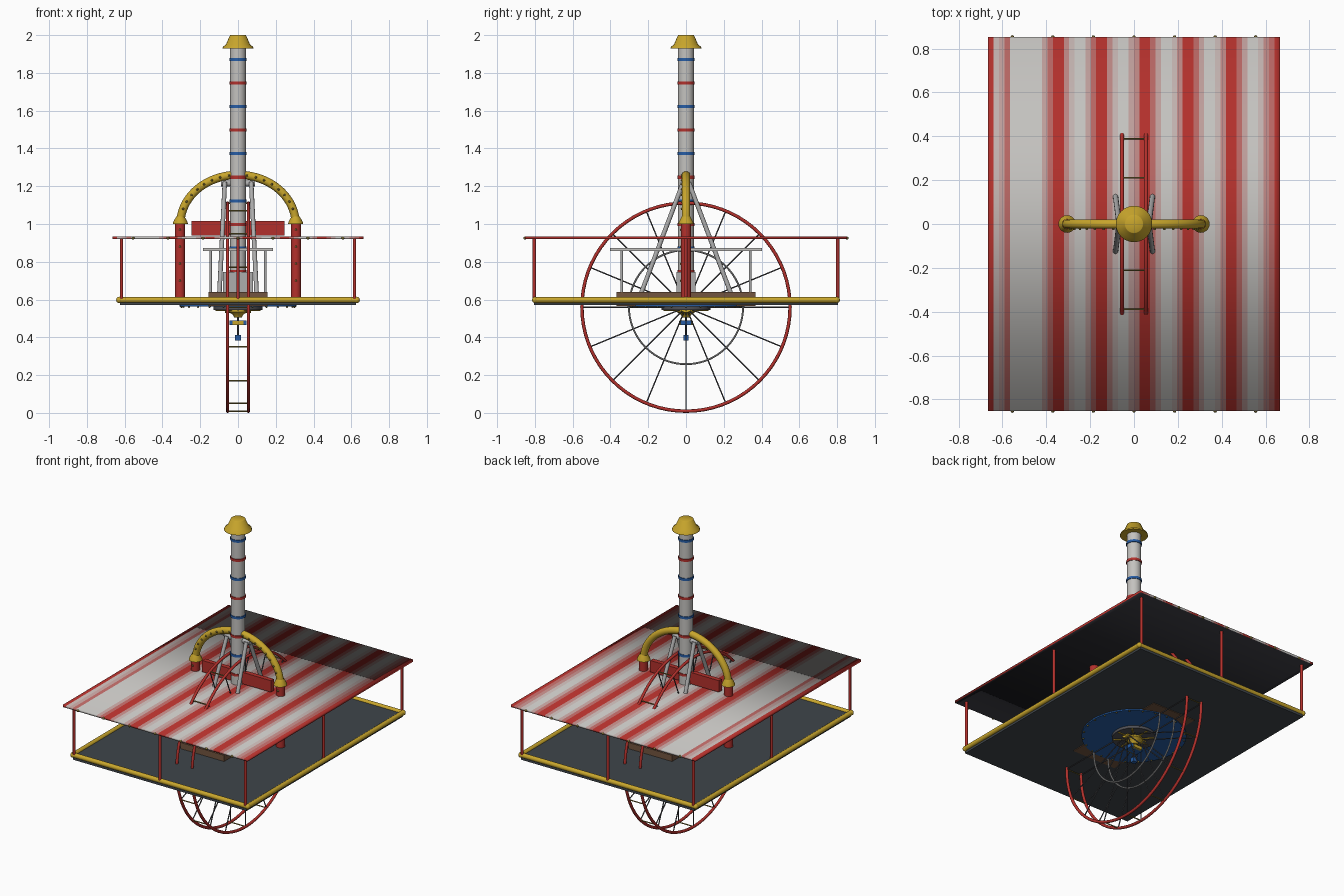
import bpy, bmesh, math
from mathutils import Vector, Matrix

if "Cube" in bpy.data.objects:
    bpy.data.objects.remove(bpy.data.objects["Cube"])


def mat(name, r, g, b):
    m = bpy.data.materials.new(name)
    m.diffuse_color = (r, g, b, 1)
    m.use_nodes = True
    m.node_tree.nodes["Principled BSDF"].inputs["Base Color"].default_value = m.diffuse_color
    return m


RED = mat("red", .45, .03, .025)
YELLOW = mat("yellow", .58, .38, .025)
BLUE = mat("blue", .02, .11, .38)
STEEL = mat("steel", .42, .42, .42)
CREAM = mat("cream", .55, .54, .52)
IRON = mat("iron", .08, .08, .09)
DECK = mat("deck", .05, .06, .07)
WOOD = mat("wood", .17, .09, .05)
BRASS = mat("brass", .25, .19, .04)


def finish(name, bm, *mats):
    bmesh.ops.recalc_face_normals(bm, faces=bm.faces)
    me = bpy.data.meshes.new(name)
    bm.to_mesh(me)
    bm.free()
    ob = bpy.data.objects.new(name, me)
    bpy.context.collection.objects.link(ob)
    for m in mats:
        me.materials.append(m)
    bpy.ops.object.select_all(action='DESELECT')
    ob.select_set(True)
    bpy.context.view_layer.objects.active = ob
    bpy.ops.object.shade_smooth_by_angle(angle=math.radians(40))
    return ob


def rods(name, pairs, r, m, sides=12):
    """Straight round bars between pairs of points."""
    bm = bmesh.new()
    for a, b in pairs:
        a, b = Vector(a), Vector(b)
        d = b - a
        M = Matrix.Translation((a + b) / 2) @ d.to_track_quat('Z', 'Y').to_matrix().to_4x4()
        bmesh.ops.create_cone(bm, cap_ends=True, segments=sides, radius1=r, radius2=r,
                              depth=d.length, matrix=M)
    return finish(name, bm, m)


def box(name, x, y, z0, z1, m, cx=0, cy=0):
    bm = bmesh.new()
    M = Matrix.Translation((cx, cy, (z0 + z1) / 2)) @ Matrix.Diagonal((2 * x, 2 * y, z1 - z0, 1))
    bmesh.ops.create_cube(bm, size=1, matrix=M)
    return finish(name, bm, m)


def balls(name, points, r, m, u=8, v=6):
    bm = bmesh.new()
    for p in points:
        bmesh.ops.create_uvsphere(bm, u_segments=u, v_segments=v, radius=r,
                                  matrix=Matrix.Translation(p))
    return finish(name, bm, m)


def lathe(name, profile, m, cx=0, sides=24):
    """Spin an (r, z) profile around a vertical axis at x = cx."""
    bm = bmesh.new()
    vs = [bm.verts.new((cx + r, 0, z)) for r, z in profile]
    es = [bm.edges.new(p) for p in zip(vs, vs[1:])]
    bmesh.ops.spin(bm, geom=vs + es, cent=(cx, 0, 0), axis=(0, 0, 1),
                   angle=2 * math.pi, steps=sides)
    bmesh.ops.remove_doubles(bm, verts=bm.verts, dist=1e-4)
    return finish(name, bm, m)


def sweep(name, pts, r, m, closed=False, sides=10):
    """Round tube along a planar path, built directly in bmesh."""
    bm = bmesh.new()
    pts = [Vector(p) for p in pts]
    n = len(pts)
    nrm = (pts[n // 4] - pts[0]).cross(pts[n // 2] - pts[0]).normalized()
    rings = []
    for i, p in enumerate(pts):
        a = pts[(i - 1) % n] if closed else pts[max(i - 1, 0)]
        b = pts[(i + 1) % n] if closed else pts[min(i + 1, n - 1)]
        side = (b - a).normalized().cross(nrm)
        rings.append([bm.verts.new(p + r * (math.cos(t) * side + math.sin(t) * nrm))
                      for t in (2 * math.pi * k / sides for k in range(sides))])
    for i in range(n if closed else n - 1):
        A, B = rings[i], rings[(i + 1) % n]
        for k in range(sides):
            bm.faces.new((A[k], A[k - 1], B[k - 1], B[k]))
    return finish(name, bm, m)


# Striped roof: soft red and cream bands, dark underside
shades = []
for i in range(6):
    t = i / 5
    shades.append(mat(f"stripe_{i}", .55 + t * (.45 - .55), .54 + t * (.03 - .54), .52 + t * (.025 - .52)))
bm = bmesh.new()
bmesh.ops.create_grid(bm, x_segments=54, y_segments=1, size=1,
                      matrix=Matrix.Translation((0, 0, .934)) @ Matrix.Diagonal((.665, .852, 1, 1)))
for f in bm.faces:
    x = f.calc_center_median().x
    t = .5 + .5 * math.cos((x - .05) / .2 * 2 * math.pi)
    if -.57 < x < -.45 or abs(x) > .645:
        t = 1 if abs(x) > .645 else 0
    f.material_index = round(t * 5)
roof = finish("striped_roof", bm, *shades, mat("roof_underside", .02, .02, .025))
sol = roof.modifiers.new("thickness", 'SOLIDIFY')
sol.thickness, sol.offset, sol.material_offset = .014, -1, 10
balls("roof_edge_bulbs", [(-.555 + .185 * k, s * .853, .925) for k in range(7) for s in (-1, 1)], .008, BRASS)

# Deck with rounded yellow border
box("deck", .625, .805, .57, .6, DECK)
corners = [(-.628, -.798, .598), (.628, -.798, .598), (.628, .798, .598), (-.628, .798, .598)]
rods("deck_border", list(zip(corners, corners[1:] + corners[:1])), .015, YELLOW, 16)
balls("deck_border_corners", corners, .017, YELLOW, 16, 10)

# Roof posts: corners and middle of each side
posts = [(x, y) for x in (-.617, 0, .617) for y in (-.803, 0, .803) if x or y]
rods("roof_posts", [((x, y, .6), (x, y, .924)) for x, y in posts], .009, RED)

# Big double wheel running through the deck
CZ, R = .56, .551


def circle(x, r, n=72):
    return [(x, r * math.sin(2 * math.pi * k / n), CZ + r * math.cos(2 * math.pi * k / n)) for k in range(n)]


spokes = []
for s, side in ((-1, "left"), (1, "right")):
    x = s * .055
    sweep(f"wheel_rim_{side}", circle(x, R), .009, RED, True)
    sweep(f"wheel_inner_ring_{side}", circle(x, .302), .005, STEEL, True, 8)
    spokes += [((x, 0, CZ), p) for p in circle(x, R, 16)]
rods("wheel_spokes", spokes, .0035, IRON, 6)
rods("wheel_crossbars", list(zip(circle(-.055, R, 16), circle(.055, R, 16))), .004, BRASS, 6)
rods("wheel_hub", [((-.07, 0, CZ), (.07, 0, CZ))], .03, YELLOW, 20)

# Chimney with coloured bands and flared cap
lathe("chimney", [(0, .62), (.042, .62), (.042, 1.95), (0, 1.95)], CREAM)
for i in range(10):
    z = 1.87 - .1245 * i
    lathe(f"chimney_band_{i + 1}", [(.04, z - .008), (.046, z - .008), (.046, z + .008), (.04, z + .008)],
          RED if i % 2 else BLUE)
lathe("chimney_cap", [(.04, 1.93), (.083, 1.928), (.08, 1.938), (.064, 1.95), (.043, 1.998),
                      (.04, 2.0), (0, 2.0)], YELLOW)

# Arch on two columns, with rivets on the front
arch = [math.pi * k / 40 for k in range(41)]
sweep("arch", [(.305 * math.cos(a), 0, 1.0 + .26 * math.sin(a)) for a in arch], .022, YELLOW, sides=14)
balls("arch_rivets", [(.305 * math.cos(a), -.022, 1.0 + .26 * math.sin(a)) for a in arch[4:38:2]], .006, BRASS)
for s, side in ((-1, "left"), (1, "right")):
    lathe(f"column_{side}", [(0, .59), (.027, .59), (.027, 1.005), (0, 1.005)], RED, s * .307, 20)
    lathe(f"arch_foot_{side}", [(0, 1.0), (.04, 1.0), (.038, 1.01), (.022, 1.04)], YELLOW, s * .305, 20)
    balls(f"column_rivets_{side}", [(s * .307, -.027, .7 + .09 * k) for k in range(4)], .006, BRASS)
box("cross_beam", .247, .015, .94, 1.015, RED)

# A-frame struts and top axle
rods("struts", [((sx * .07, sy * .015, 1.22), (sx * .1, sy * .25, .6)) for sx in (-1, 1) for sy in (-1, 1)],
     .012, STEEL)
rods("strut_axle", [((-.09, 0, 1.215), (.09, 0, 1.215))], .016, STEEL, 16)

# Inner platform, shelf above it and firebox
box("platform", .157, .368, .566, .64, WOOD)
rods("shelf_posts", [((sx * .145, sy * .34, .63), (sx * .145, sy * .34, .862)) for sx in (-1, 1) for sy in (-1, 1)],
     .007, STEEL)
box("shelf", .186, .402, .858, .873, CREAM)
box("firebox", .08, .05, .64, .745, STEEL)

# Turntable below the deck
lathe("turntable", [(0, .562), (.31, .562), (.31, .575), (0, .575)], BLUE, sides=48)
around = [(math.cos(2 * math.pi * k / 24), math.sin(2 * math.pi * k / 24)) for k in range(24)]
balls("turntable_rivets", [(.3 * c, .3 * s, .562) for c, s in around], .006, BRASS)
lathe("gear_plate", [(0, .545), (.13, .545), (.13, .562), (0, .562)], IRON, sides=32)
rods("gear_spokes", [((.03 * c, .03 * s, .546), (.12 * c, .12 * s, .546)) for c, s in around[::3]], .006, YELLOW, 8)
lathe("lower_hub", [(0, .505), (.02, .505), (.028, .52), (.05, .535), (.05, .548)], YELLOW)
rods("lower_shaft", [((0, 0, .55), (0, 0, .385))], .004, IRON, 8)
box("lower_block", .045, .03, .466, .49, BLUE)
box("lower_block_trim", .03, .036, .466, .486, YELLOW)
box("lower_pedal", .015, .014, .384, .412, BLUE)
